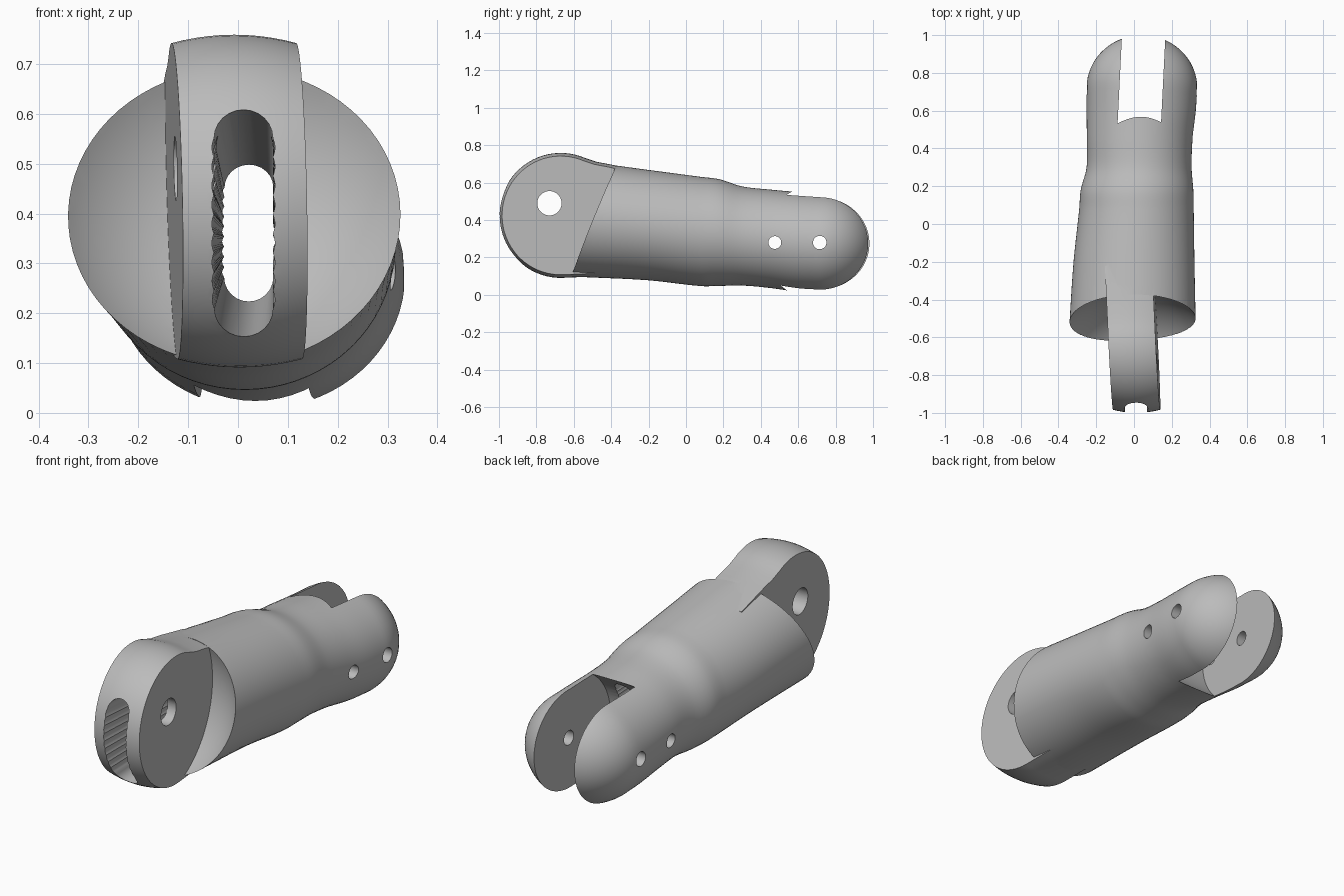
import bpy, bmesh
from math import sin, cos, pi, radians, copysign

cube = bpy.data.objects.get("Cube")
if cube:
    bpy.data.objects.remove(cube, do_unlink=True)

grey = bpy.data.materials.new("plain_grey")
grey.use_nodes = True
GREY = (0.5, 0.5, 0.5, 1)
grey.diffuse_color = GREY
grey.node_tree.nodes["Principled BSDF"].inputs["Base Color"].default_value = GREY


def loft(name, rings):
    """Closed solid skinned through rings with equal point counts."""
    bm = bmesh.new()
    rows = [[bm.verts.new(p) for p in ring] for ring in rings]
    n = len(rows[0])
    for a, b in zip(rows, rows[1:]):
        for i in range(n):
            j = (i + 1) % n
            bm.faces.new((a[i], a[j], b[j], b[i]))
    bm.faces.new(rows[0])
    bm.faces.new(rows[-1])
    bmesh.ops.recalc_face_normals(bm, faces=bm.faces)
    mesh = bpy.data.meshes.new(name)
    bm.to_mesh(mesh)
    bm.free()
    mesh.materials.append(grey)
    ob = bpy.data.objects.new(name, mesh)
    bpy.context.collection.objects.link(ob)
    return ob


def combine(target, tool, operation):
    """Apply a boolean and remove the tool."""
    mod = target.modifiers.new(operation, 'BOOLEAN')
    mod.operation = operation
    mod.solver = 'EXACT'
    mod.object = tool
    bpy.context.view_layer.objects.active = target
    bpy.ops.object.modifier_apply(modifier=mod.name)
    bpy.data.objects.remove(tool, do_unlink=True)


def cross_section(y, cx, cz, hx, hz, n=72):
    return [(cx + hx * cos(2 * pi * i / n), y, cz + hz * sin(2 * pi * i / n))
            for i in range(n)]


def spline(stations, steps=5):
    """Smooth interpolation between stations."""
    out = []
    for k in range(len(stations) - 1):
        a, b = stations[k], stations[k + 1]
        before, after = stations[max(k - 1, 0)], stations[min(k + 2, len(stations) - 1)]
        span = b[0] - a[0]
        for s in range(steps):
            t = s / steps
            row = [a[0] + t * span]
            for c in range(1, len(a)):
                ma = (b[c] - before[c]) / (b[0] - before[0]) * span
                mb = (after[c] - a[c]) / (after[0] - a[0]) * span
                row.append((2*t**3 - 3*t**2 + 1) * a[c] + (t**3 - 2*t**2 + t) * ma
                           + (3*t**2 - 2*t**3) * b[c] + (t**3 - t**2) * mb)
            out.append(row)
    return out + [list(stations[-1])]


# Body: tapered oval sleeve with a domed back end (y, cx, cz, half x, half z)
stations = [(-.75, -.012, .415, .342, .312), (-.5, -.007, .4, .333, .307),
            (-.2, 0, .373, .32, .295), (.08, .013, .339, .303, .292),
            (.18, .016, .333, .298, .285), (.3, .027, .315, .278, .265),
            (.45, .03, .3, .28, .263), (.6, .038, .283, .289, .267),
            (.72, .042, .275, .293, .267)]
rows = spline(stations)
for k in range(1, 16):
    a = k / 15 * pi / 2 * .985
    rows.append([.72 + .28 * sin(a), .042, .275, .293 * cos(a), .267 * cos(a)])
body = loft("finger_segment", [cross_section(*r) for r in rows])

# Hollow shoulder at the front
bpy.ops.mesh.primitive_uv_sphere_add(segments=96, ring_count=48, radius=.46,
                                     location=(0, -.8, .52))
combine(body, bpy.context.object, 'DIFFERENCE')

# Front tongue: slightly domed rim, turned a little about the vertical
outline = [(-.2, .12), (-.2, .65), (-.4, .697), (-.48, .712), (-.54, .732)]
for k in range(41):
    a = radians(72 + k * 5)
    outline.append((-.67 + .33 * cos(a), .425 + .334 * sin(a)))
outline.append((-.45, .1))


def tongue_ring(t):
    s = 1 - .05 * (t / .125) ** 2
    ring = []
    for y, z in outline:
        y2, z2 = -.67 + (y + .67) * s, .425 + (z - .425) * s
        ring.append((t - .001 - .048 * (y + .7) - .018 * (z - .43), y2, z2))
    return ring


tongue = loft("front_tongue", [tongue_ring(-.125 + .25 * k / 10) for k in range(11)])
combine(body, tongue, 'UNION')

# Back slot: rounded floor, splitting the dome into two prongs
slot = [(.715 + .31 * cos(radians(a)), .28 + .31 * sin(radians(a)))
        for a in range(90, 271, 4)] + [(1.2, -.03), (1.2, .59)]
cutter = loft("slot_cutter", [[(.037 + .05 * (y - .71) + side * .115, y, z)
                               for y, z in slot] for side in (-1, 1)])
combine(body, cutter, 'DIFFERENCE')


# Long tapering channel with ribbed side walls
def channel_ring(y, cx, cz, r, half):
    pts = []
    for side, start in ((1, 0), (-1, pi)):
        pts += [(cx + r * cos(start + pi * k / 12), y,
                 cz + side * half + r * sin(start + pi * k / 12)) for k in range(13)]
        for k in range(1, 72):
            u = k / 72
            wave = .004 * abs(sin(u * 9 * pi))
            pts.append((cx - side * (r + wave), y, cz + side * half * (1 - 2 * u)))
    return pts


combine(body, loft("channel_cutter", [channel_ring(-1.1, .01, .38, .06, .18),
                                      channel_ring(.6, .023, .362, .048, .08)]),
        'DIFFERENCE')

# Pin holes
for y, z, r in ((-.73, .49, .065), (.475, .28, .034), (.715, .28, .036)):
    bpy.ops.mesh.primitive_cylinder_add(vertices=40, radius=r, depth=2,
                                        location=(0, y, z), rotation=(0, pi / 2, 0))
    combine(body, bpy.context.object, 'DIFFERENCE')

bpy.ops.object.select_all(action='DESELECT')
body.select_set(True)
bpy.context.view_layer.objects.active = body
bpy.ops.object.shade_smooth_by_angle(angle=radians(28))
